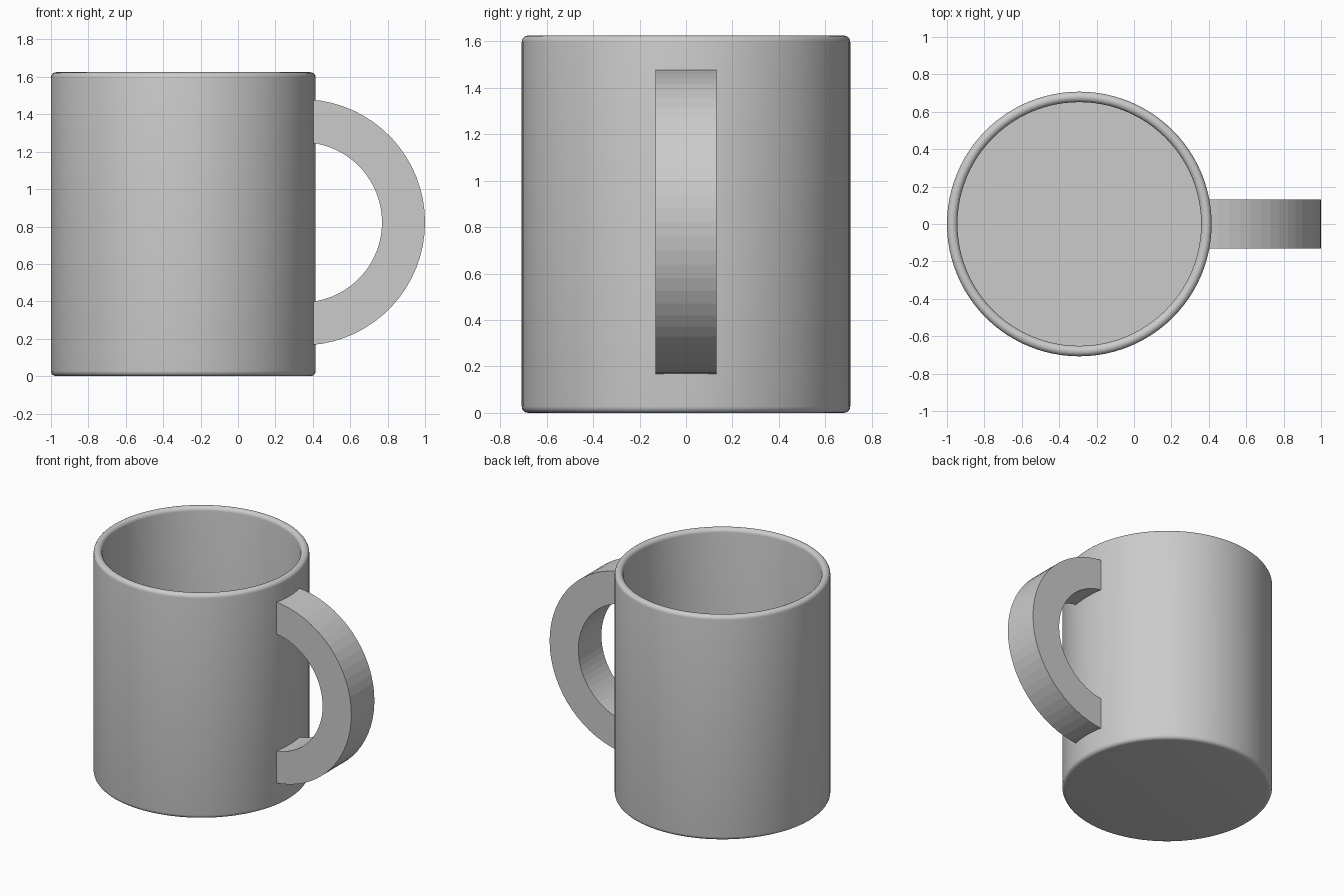
import bpy, bmesh
from math import sin, cos, pi, acos

if "Cube" in bpy.data.objects:
    bpy.data.objects.remove(bpy.data.objects["Cube"])

CX, R, H, WALL, ROUND = -0.2925, 0.7075, 1.625, 0.056, 0.028
SIDES = 96


def make_object(name, bm):
    bmesh.ops.recalc_face_normals(bm, faces=bm.faces)
    mesh = bpy.data.meshes.new(name)
    bm.to_mesh(mesh)
    bm.free()
    obj = bpy.data.objects.new(name, mesh)
    bpy.context.collection.objects.link(obj)
    return obj


def arc(cx, cz, r, a0, a1, n):
    return [(cx + r * cos(a0 + (a1 - a0) * i / n), cz + r * sin(a0 + (a1 - a0) * i / n))
            for i in range(n + 1)]


# Mug body: turned profile from the base, up over the round rim, down to the inner floor
profile = [(0, 0)]
profile += arc(R - ROUND, ROUND, ROUND, -pi / 2, 0, 5)
profile += arc(R - WALL / 2, H - WALL / 2, WALL / 2, 0, pi, 10)
profile += [(R - WALL, WALL), (0, WALL)]

bm = bmesh.new()
verts = [bm.verts.new((CX + r, 0, z)) for r, z in profile]
edges = [bm.edges.new(pair) for pair in zip(verts, verts[1:])]
bmesh.ops.spin(bm, geom=verts + edges, cent=(CX, 0, 0), axis=(0, 0, 1),
               angle=2 * pi, steps=SIDES, use_duplicate=False)
bmesh.ops.remove_doubles(bm, verts=bm.verts, dist=1e-5)
body = make_object("mug_body", bm)
bpy.context.view_layer.objects.active = body
body.select_set(True)
bpy.ops.object.shade_smooth_by_angle()

# Handle: C-shaped slab whose ends are buried in the mug wall
HX, HZ, OUTER, INNER, HALF_W, END_X = 0.342, 0.8225, 0.658, 0.428, 0.132, 0.385
a_out, a_in = acos((END_X - HX) / OUTER), acos((END_X - HX) / INNER)
STEPS = 32
outer = arc(HX, HZ, OUTER, -a_out, a_out, STEPS)
inner = arc(HX, HZ, INNER, -a_in, a_in, STEPS)

bm = bmesh.new()
rings = [[bm.verts.new((x, y, z)) for (x, z), y in
          ((o, -HALF_W), (o, HALF_W), (i, HALF_W), (i, -HALF_W))]
         for o, i in zip(outer, inner)]
for a, b in zip(rings, rings[1:]):
    for k in range(4):
        j = (k + 1) % 4
        bm.faces.new((a[k], a[j], b[j], b[k]))
bm.faces.new(rings[0])
bm.faces.new(rings[-1])
make_object("handle", bm)
